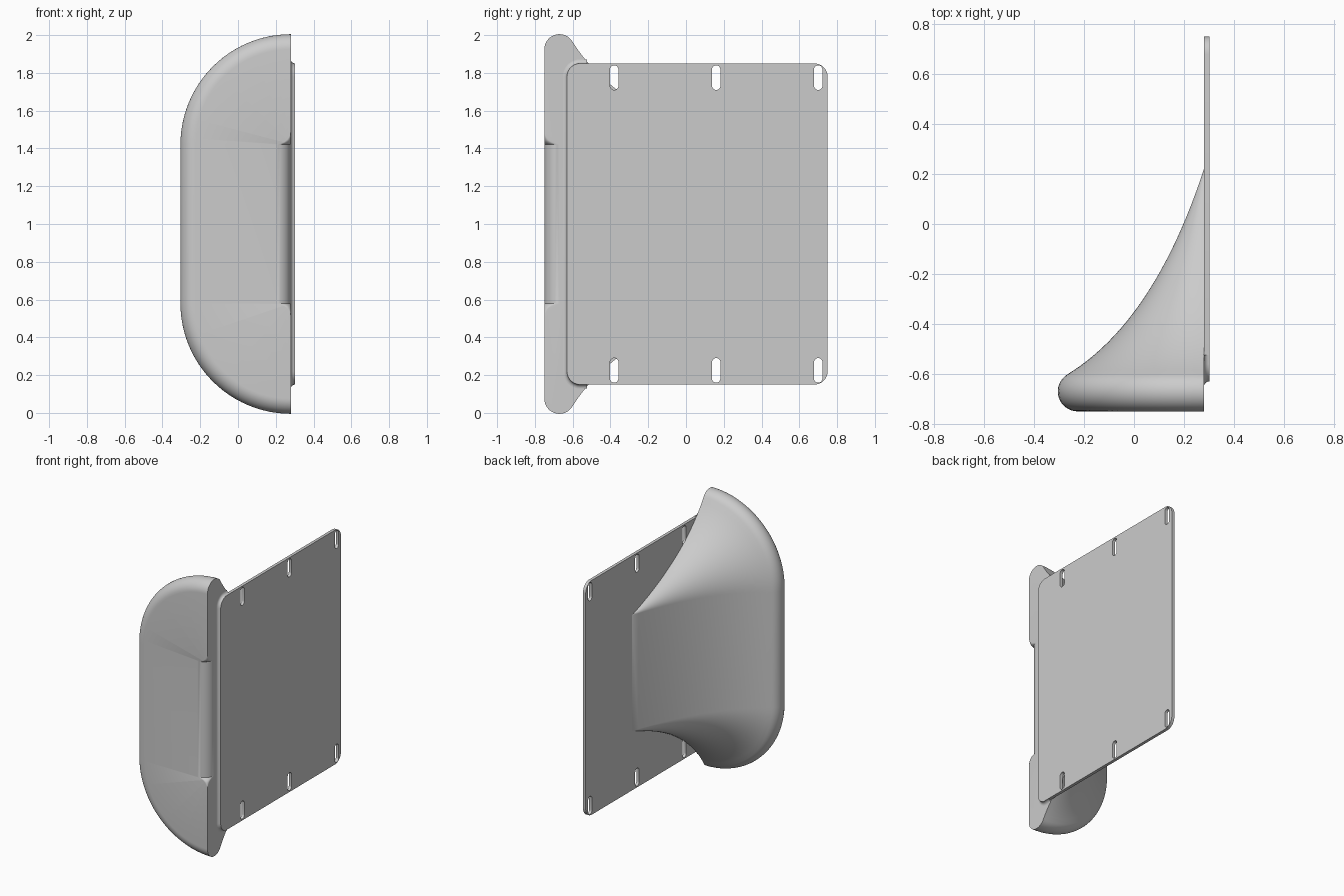
import bpy, bmesh
from math import sin, cos, pi, radians, sqrt
from mathutils import Matrix, Vector

if "Cube" in bpy.data.objects:
    bpy.data.objects.remove(bpy.data.objects["Cube"], do_unlink=True)

GREY = (0.6, 0.6, 0.6, 1)
mat = bpy.data.materials.new("plain_grey")
mat.use_nodes = True
mat.diffuse_color = GREY
mat.node_tree.nodes["Principled BSDF"].inputs["Base Color"].default_value = GREY

FACE_X = 0.28      # mounting plane
FRONT_Y = -0.75    # flat front of the scoop
MID_Z = 1.0
HALF = 0.42        # half height of the straight middle
R = 0.08           # rim and edge rounding


def loft(name, rings):
    """Skin closed rings of points in order and cap both ends."""
    bm = bmesh.new()
    rows = [[bm.verts.new(p) for p in ring] for ring in rings]
    n = len(rows[0])
    for a, b in zip(rows, rows[1:]):
        for i in range(n):
            j = (i + 1) % n
            bm.faces.new((a[i], a[j], b[j], b[i]))
    bm.faces.new(rows[0])
    bm.faces.new(rows[-1])
    return finish(name, bm)


def finish(name, bm):
    bmesh.ops.remove_doubles(bm, verts=bm.verts, dist=1e-5)
    bmesh.ops.recalc_face_normals(bm, faces=bm.faces)
    mesh = bpy.data.meshes.new(name)
    bm.to_mesh(mesh)
    bm.free()
    mesh.materials.append(mat)
    obj = bpy.data.objects.new(name, mesh)
    bpy.context.collection.objects.link(obj)
    return obj


def activate(obj):
    bpy.ops.object.select_all(action='DESELECT')
    obj.select_set(True)
    bpy.context.view_layer.objects.active = obj


def smooth(obj):
    activate(obj)
    bpy.ops.object.shade_smooth_by_angle(angle=radians(30))


def rounded_rect(cu, cv, hu, hv, r, seg=8):
    pts = []
    for k, (su, sv) in enumerate([(1, 1), (-1, 1), (-1, -1), (1, -1)]):
        for i in range(seg + 1):
            a = (k + i / seg) * pi / 2
            pts.append((cu + su * (hu - r) + r * cos(a),
                        cv + sv * (hv - r) + r * sin(a)))
    return pts


# Scoop profile: flat front, round rim, then a sweeping back curve
profile = [(FACE_X, FRONT_Y)]
for i in range(17):
    a = radians(270 - 149 * i / 16)
    profile.append((-0.225 + R * cos(a), FRONT_Y + R + R * sin(a)))
p0, p1, p2 = Vector(profile[-1]), Vector((0.08, -0.39)), Vector((FACE_X, 0.22))
for i in range(1, 25):
    t = i / 24
    profile.append(tuple(p0 * (1 - t) ** 2 + p1 * 2 * t * (1 - t) + p2 * t * t))

# Scoop body: straight in the middle, turned a quarter round at each end
bm = bmesh.new()
SEG = 24
rows = []
for side in (-1, 1):
    for i in range(SEG + 1):
        t = pi / 2 * i / SEG
        if side < 0:
            t = pi / 2 - t
        rows.append([bm.verts.new((FACE_X - (FACE_X - x) * cos(t), y,
                                   MID_Z + side * (HALF + (FACE_X - x) * sin(t))))
                     for x, y in profile])
for a, b in zip(rows, rows[1:]):
    for i in range(len(profile) - 1):
        bm.faces.new((a[i], a[i + 1], b[i + 1], b[i]))
bmesh.ops.remove_doubles(bm, verts=bm.verts, dist=1e-5)
bmesh.ops.holes_fill(bm, edges=[e for e in bm.edges if e.is_boundary], sides=0)
scoop = finish("scoop_body", bm)

# Cutter that rounds the middle of the front edge and fades out at its ends
rings = []
STEPS = 10
heights = [HALF + R * sin(pi / 2 * i / STEPS) for i in range(STEPS + 1)]
for z in [-h for h in reversed(heights)] + heights:
    d = HALF + R - abs(z)
    r = max(R - sqrt(max(R * R - d * d, 0)), 0.0005)
    cx, cy = FACE_X - r, FRONT_Y + r
    ring = [(cx + r * sin(a), cy - r * cos(a), MID_Z + z)
            for a in (pi / 2 * i / 10 for i in range(11))]
    ring += [(x, y, MID_Z + z) for x, y in
             ((FACE_X + 0.05, cy), (FACE_X + 0.05, FRONT_Y - 0.05), (cx, FRONT_Y - 0.05))]
    rings.append(ring)
cutter = loft("edge_cutter", rings)
cutter.hide_render = True
mod = scoop.modifiers.new("round_edge", 'BOOLEAN')
mod.operation = 'DIFFERENCE'
mod.solver = 'EXACT'
mod.object = cutter
activate(scoop)
bpy.ops.object.modifier_apply(modifier=mod.name)
bpy.data.objects.remove(cutter, do_unlink=True)
smooth(scoop)

# Mounting plate with six slots, drawn in the side plane
PLATE_Y, PLATE_HY, PLATE_HZ, CORNER = 0.06, 0.69, 0.85, 0.07
outlines = [rounded_rect(PLATE_Y, MID_Z, PLATE_HY, PLATE_HZ, CORNER)]
for y in (-0.38, 0.16, 0.70):
    for side in (-1, 1):
        outlines.append(rounded_rect(y, MID_Z + side * 0.775, 0.022, 0.065, 0.0215, 6))
curve = bpy.data.curves.new("mounting_plate", 'CURVE')
curve.dimensions = '2D'
curve.fill_mode = 'BOTH'
curve.extrude = 0.011
for pts in outlines:
    spline = curve.splines.new('POLY')
    spline.points.add(len(pts) - 1)
    for p, (u, v) in zip(spline.points, pts):
        p.co = (u, v, 0, 1)
    spline.use_cyclic_u = True
curve.materials.append(mat)
plate = bpy.data.objects.new("mounting_plate", curve)
bpy.context.collection.objects.link(plate)
plate.matrix_world = Matrix(((0, 0, 1, FACE_X + 0.011), (1, 0, 0, 0),
                             (0, 1, 0, 0), (0, 0, 0, 1)))
activate(plate)
bpy.ops.object.convert(target='MESH')
smooth(plate)

# Concave blend where the plate's front edge meets the scoop
F = 0.022
section = [(F - F * cos(a), FACE_X + F - F * sin(a))
           for a in (pi / 2 * i / 6 for i in range(7))] + [(0, FACE_X)]
path = [(-0.525, PLATE_HZ, 0, 1)]      # y, z, outward direction
for i in range(9):
    a = pi / 2 * i / 8
    path.append((PLATE_Y - PLATE_HY + CORNER - CORNER * sin(a),
                 PLATE_HZ - CORNER + CORNER * cos(a), -sin(a), cos(a)))
path += [(y, -z, ny, -nz) for y, z, ny, nz in reversed(path)]
blend = loft("plate_blend", [[(x, y + ny * d, MID_Z + z + nz * d) for d, x in section]
                             for y, z, ny, nz in path])
smooth(blend)
